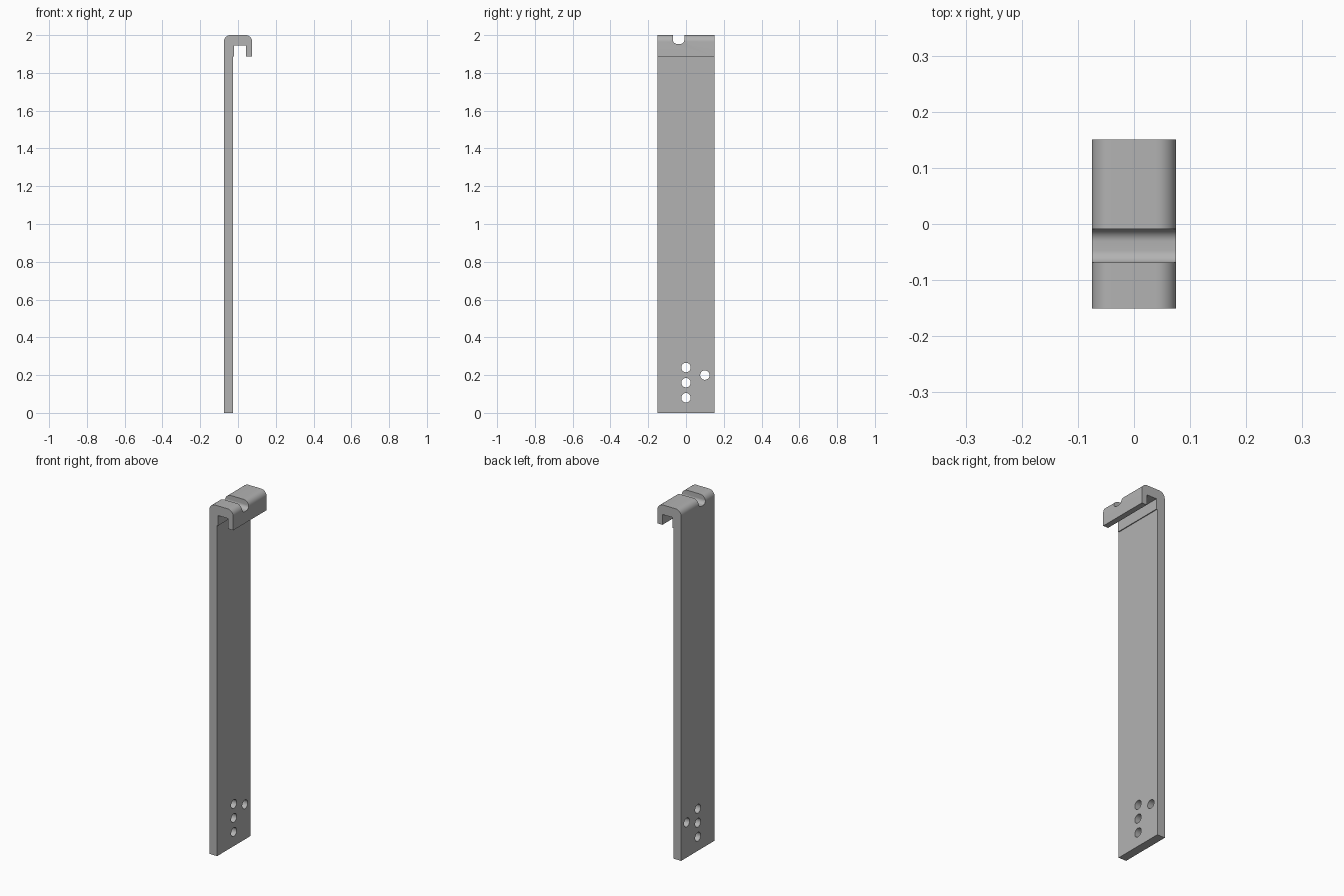
import bpy
from math import cos, sin, pi, radians
from mathutils import Matrix, Vector
import bmesh

if "Cube" in bpy.data.objects:
    bpy.data.objects.remove(bpy.data.objects["Cube"])

WIDTH, HALF, TOP = 0.302, 0.075, 2.0
LIP_BOTTOM, CEILING = 1.886, 1.945
BEND = 0.035

steel = bpy.data.materials.new("plain grey")
steel.use_nodes = True
grey = (0.45, 0.45, 0.45, 1)
steel.diffuse_color = grey
steel.node_tree.nodes["Principled BSDF"].inputs["Base Color"].default_value = grey


def arc(cx, cz, r, start, end, steps=10):
    """Points along a circular arc, angles in degrees."""
    angles = [radians(start + (end - start) * i / steps) for i in range(steps + 1)]
    return [(cx + r * cos(a), cz + r * sin(a)) for a in angles]


def extrude(name, profile, matrix, depth):
    """Extrude a 2D profile by depth, centred, then place it with matrix."""
    bm = bmesh.new()
    face = bm.faces.new([bm.verts.new((u, v, -depth / 2)) for u, v in profile])
    out = bmesh.ops.extrude_face_region(bm, geom=[face])
    moved = [g for g in out["geom"] if isinstance(g, bmesh.types.BMVert)]
    bmesh.ops.translate(bm, verts=moved, vec=(0, 0, depth))
    bm.transform(matrix)
    bmesh.ops.recalc_face_normals(bm, faces=bm.faces)
    mesh = bpy.data.meshes.new(name)
    bm.to_mesh(mesh)
    bm.free()
    mesh.materials.append(steel)
    obj = bpy.data.objects.new(name, mesh)
    bpy.context.collection.objects.link(obj)
    return obj


# Profile axes: u -> x, v -> z, depth along y
ALONG_Y = Matrix.Rotation(pi / 2, 4, "X")
# Profile axes: u -> y, v -> z, depth along x
ALONG_X = Matrix(((0, 0, 1, 0), (1, 0, 0, 0), (0, 1, 0, 0), (0, 0, 0, 1)))

# Long flat strip with a hooked top, slightly thicker inside the hook
profile = [(-0.026, 0), (-0.026, LIP_BOTTOM), (-0.021, LIP_BOTTOM),
           (-0.021, CEILING), (0.043, CEILING), (0.043, LIP_BOTTOM),
           (HALF, LIP_BOTTOM)]
profile += arc(HALF - BEND, TOP - BEND, BEND, 0, 90)
profile += arc(-HALF + BEND, TOP - BEND, BEND, 90, 180)
profile += [(-HALF, 0)]
hook = extrude("hooked_strip", profile, ALONG_Y, WIDTH)

# Cross groove in the top of the hook, with a rounded floor
y0, y1, floor, r = -0.069, -0.009, 1.953, 0.022
groove = [(y1, TOP + 0.05), (y0, TOP + 0.05)]
groove += arc(y0 + r, floor + r, r, 180, 270) + arc(y1 - r, floor + r, r, 270, 360)
cutters = [extrude("groove_cutter", groove, ALONG_X, 0.4)]

# Screw holes near the foot
for y, z in [(0, 0.08), (0, 0.16), (0, 0.24), (-0.1, 0.2), (0.1, 0.2)]:
    cutters.append(extrude("hole_cutter", arc(y, z, 0.025, 0, 360, 32)[:-1], ALONG_X, 0.4))

bpy.ops.object.select_all(action="DESELECT")
hook.select_set(True)
bpy.context.view_layer.objects.active = hook
for cutter in cutters:
    cutter.hide_render = True
    mod = hook.modifiers.new("cut", "BOOLEAN")
    mod.operation, mod.solver, mod.object = "DIFFERENCE", "EXACT", cutter
    bpy.ops.object.modifier_apply(modifier=mod.name)
    bpy.data.objects.remove(cutter)

bpy.ops.object.shade_smooth_by_angle(angle=radians(30))
